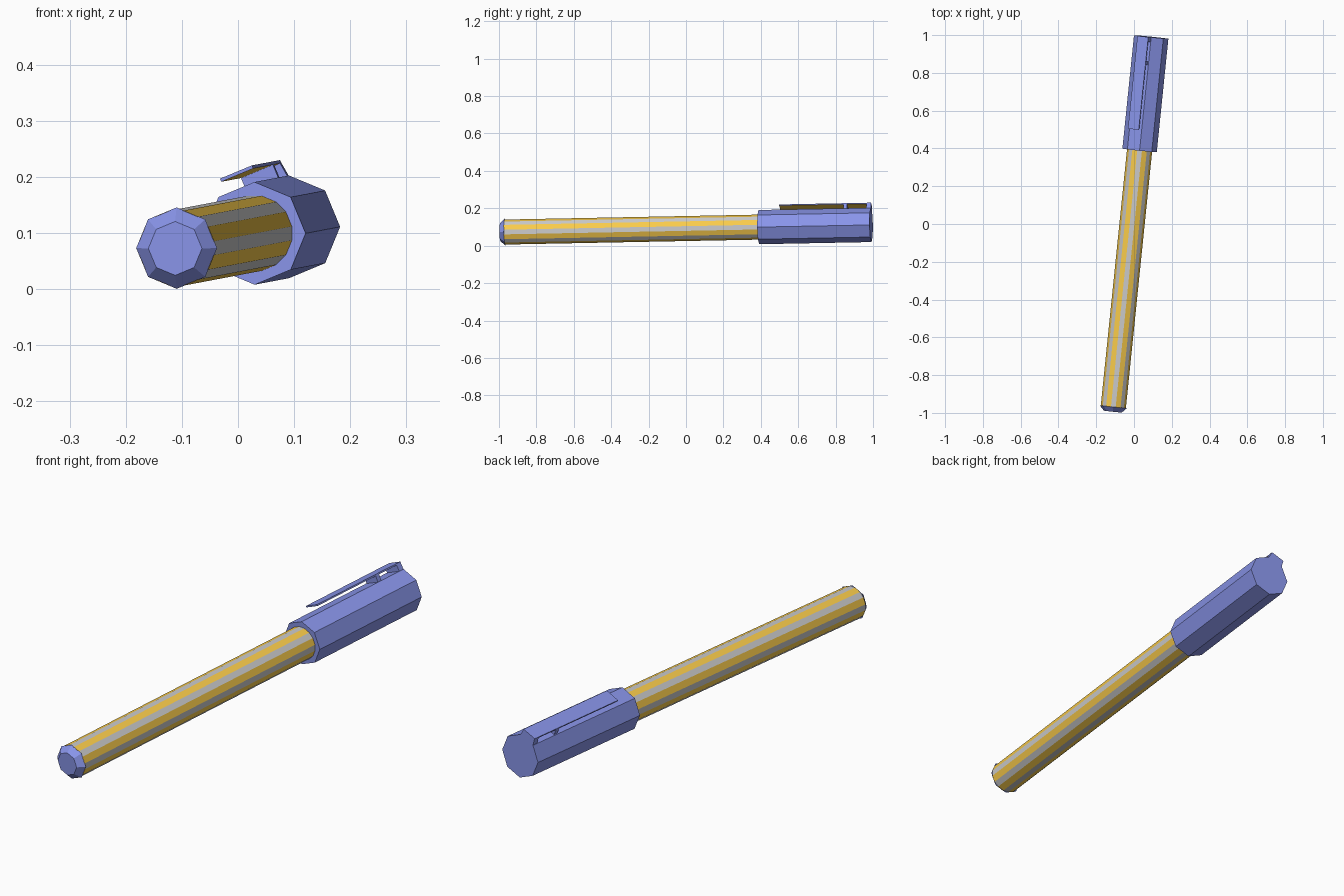
import bpy, bmesh, math
from mathutils import Vector, Matrix

if "Cube" in bpy.data.objects:
    bpy.data.objects.remove(bpy.data.objects["Cube"])

# Pen frame: local y runs along the pen from blunt end to cap end
START = Vector((-0.112, -0.993, 0.0725))
END = Vector((0.091, 0.99, 0.111))
AXIS = (END - START).normalized()
SIDE = AXIS.cross(Vector((0, 0, 1))).normalized()
UP = SIDE.cross(AXIS)
LENGTH = (END - START).length
FRAME = Matrix((SIDE, AXIS, UP)).transposed().to_4x4()
FRAME.translation = START
STRAP = FRAME @ Matrix.Rotation(math.radians(-22.5), 4, 'Y')  # upper left flat


def material(name, rgb):
    m = bpy.data.materials.new(name)
    m.diffuse_color = (*rgb, 1)
    m.use_nodes = True
    m.node_tree.nodes["Principled BSDF"].inputs["Base Color"].default_value = m.diffuse_color
    return m


BLUE = material("blue", (0.25, 0.30, 0.82))
ORANGE = material("orange", (0.95, 0.60, 0.07))
GREY = material("grey", (0.68, 0.68, 0.68))


def octagon(radius, chamfer=0):
    """Octagon with a corner on top; chamfer splits each corner into a narrow flat."""
    pts = []
    for k in range(8):
        a = k * math.pi / 4
        d, t = Vector((math.sin(a), math.cos(a))), Vector((math.cos(a), -math.sin(a)))
        if chamfer:
            apex = radius - chamfer * math.tan(math.pi / 8)
            pts += [d * apex - t * chamfer, d * apex + t * chamfer]
        else:
            pts.append(d * radius)
    return pts


def loft(name, sections, mats, matrix=FRAME, pick=None):
    """Skin closed (x, z) outlines placed at stations along y, with end caps."""
    bm = bmesh.new()
    rings = [[bm.verts.new((p[0], y, p[1])) for p in pts] for y, pts in sections]
    n = len(rings[0])
    for a, b in zip(rings, rings[1:]):
        for i in range(n):
            j = (i + 1) % n
            f = bm.faces.new((a[i], a[j], b[j], b[i]))
            f.material_index = pick(i) if pick else 0
    bm.faces.new(rings[0])
    bm.faces.new(rings[-1])
    bmesh.ops.recalc_face_normals(bm, faces=bm.faces)
    me = bpy.data.meshes.new(name)
    bm.to_mesh(me)
    bm.free()
    for m in mats:
        me.materials.append(m)
    ob = bpy.data.objects.new(name, me)
    ob.matrix_world = matrix
    bpy.context.collection.objects.link(ob)
    return ob


def bar(name, y0, y1, z0, z1, half0, half1, mats, pick=None):
    """Trapezoid block on the flat that carries the clip."""
    pts = [(-half0, z0), (half0, z0), (half1, z1), (-half1, z1)]
    return loft(name, [(y0, pts), (y1, pts)], mats, STRAP, pick)


# Barrel: octagon with grey strips along its corners
body = octagon(0.072, 0.0125)
loft("barrel", [(0.025, body), (1.45, body)], [ORANGE, GREY], pick=lambda i: 1 - i % 2)

# Blunt end plug
loft("end_plug", [(0, octagon(0.048)), (0.026, octagon(0.0725))], [BLUE])

# Cap
loft("cap", [(1.39, octagon(0.0915)), (LENGTH, octagon(0.0915))], [BLUE])

# Clip strip with orange underside, its end wall and inner post
bar("clip", 1.5, LENGTH, 0.11, 0.116, 0.031, 0.031, [BLUE, ORANGE],
    pick=lambda i: 1 if i == 0 else 0)
bar("clip_end_wall", LENGTH - 0.025, LENGTH, 0.08, 0.112, 0.035, 0.031, [BLUE])
bar("clip_post", 1.845, 1.865, 0.08, 0.111, 0.031, 0.031, [BLUE])
